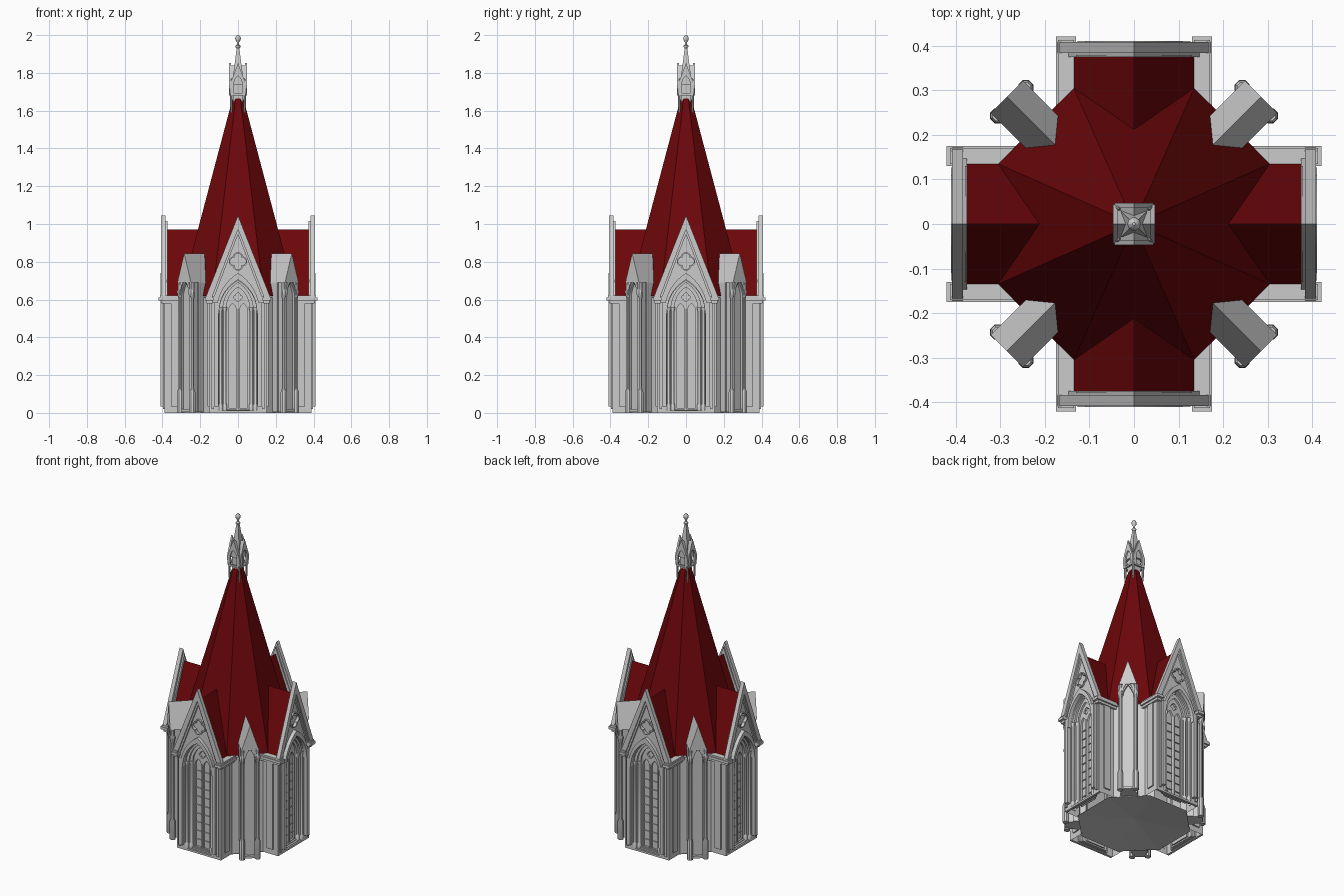
import bpy, bmesh, math
from mathutils import Matrix

if "Cube" in bpy.data.objects:
    bpy.data.objects.remove(bpy.data.objects["Cube"])

ARMS = [0, 90, 180, 270]
DIAG = [45, 135, 225, 315]
red = bpy.data.materials.new("roof_red")
red.diffuse_color = (0.15, 0.002, 0.003, 1)
red.use_nodes = True
red.node_tree.nodes["Principled BSDF"].inputs["Base Color"].default_value = red.diffuse_color


# ---------- helpers: parts are modelled facing -y and repeated around z ----------
def place(name, mesh, angles, mat=None, smooth=False):
    if mat:
        mesh.materials.append(mat)
    for i, a in enumerate(angles):
        ob = bpy.data.objects.new(f"{name}_{i + 1}" if len(angles) > 1 else name, mesh)
        ob.rotation_euler.z = math.radians(a)
        bpy.context.collection.objects.link(ob)
        if smooth and i == 0:
            bpy.ops.object.select_all(action='DESELECT')
            ob.select_set(True)
            bpy.context.view_layer.objects.active = ob
            bpy.ops.object.shade_smooth_by_angle(angle=math.radians(40))


def finish(name, bm, angles, mat=None, smooth=False, recalc=True):
    if recalc:
        bmesh.ops.recalc_face_normals(bm, faces=bm.faces)
    me = bpy.data.meshes.new(name)
    bm.to_mesh(me)
    bm.free()
    place(name, me, angles, mat, smooth)


def panel(name, loops, back, front, angles):
    """Slab from (x, z) loops; the later loops are holes. back/front = distance from the axis."""
    cu = bpy.data.curves.new(name, 'CURVE')
    cu.dimensions, cu.fill_mode = '2D', 'BOTH'
    cu.extrude = (front - back) / 2
    for lp in loops:
        s = cu.splines.new('POLY')
        s.points.add(len(lp) - 1)
        for p, (x, z) in zip(s.points, lp):
            p.co = (x, z, 0, 1)
        s.use_cyclic_u = True
    ob = bpy.data.objects.new(name, cu)
    bpy.context.collection.objects.link(ob)
    bpy.context.view_layer.update()
    me = bpy.data.meshes.new_from_object(ob.evaluated_get(bpy.context.evaluated_depsgraph_get()))
    bpy.data.objects.remove(ob)
    me.transform(Matrix.Translation((0, -(front + back) / 2, 0)) @ Matrix.Rotation(math.pi / 2, 4, 'X'))
    me.shade_flat()
    place(name, me, angles)


def arch(w, z0, spring, apex, cx=0, n=8):
    h = apex - spring
    R = (w * w + h * h) / (2 * w)
    end = math.atan2(h, R - w)
    arc = [(w - R + R * math.cos(end * i / n), spring + R * math.sin(end * i / n)) for i in range(n + 1)]
    pts = [(w, z0)] + arc + [(-x, z) for x, z in arc[-2::-1]] + [(-w, z0)]
    return [(cx + x, z) for x, z in pts]


def foil(cz, d, r, n=8):
    t = (2 * d + math.sqrt(4 * d * d - 8 * (d * d - r * r))) / 4
    e = math.atan2(t, t - d)
    pts = []
    for k in range(4):
        for i in range(n):
            a = -e + 2 * e * i / n
            x, y = d + r * math.cos(a), r * math.sin(a)
            c, s = round(math.cos(k * math.pi / 2)), round(math.sin(k * math.pi / 2))
            pts.append((c * x - s * y, cz + s * x + c * y))
    return pts


def box(bm, x0, x1, y0, y1, z0, z1):
    m = Matrix.Translation(((x0 + x1) / 2, (y0 + y1) / 2, (z0 + z1) / 2)) @ Matrix.Diagonal(
        (abs(x1 - x0), abs(y1 - y0), abs(z1 - z0), 1))
    bmesh.ops.create_cube(bm, size=1, matrix=m)


def loft(bm, rings, cap=True):
    vs = [[bm.verts.new(p) for p in r] for r in rings]
    n = len(vs[0])
    for a, b in zip(vs, vs[1:]):
        for i in range(n):
            bm.faces.new((a[i], a[(i + 1) % n], b[(i + 1) % n], b[i]))
    if cap:
        bm.faces.new(vs[0])
        bm.faces.new(vs[-1])


def lathe(bm, x, y, prof, n=10, turn=0.0):
    loft(bm, [[(x + r * math.cos(turn + 2 * math.pi * i / n), y + r * math.sin(turn + 2 * math.pi * i / n), z)
               for i in range(n)] for r, z in prof])


def faces(bm, *polys):
    for p in polys:
        bm.faces.new([bm.verts.new(v) for v in p])


# ---------- red roofs ----------
base = [(.305, .135), (.135, .305), (-.135, .305), (-.305, .135),
        (-.305, -.135), (-.135, -.305), (.135, -.305), (.305, -.135)]
bm = bmesh.new()
loft(bm, [[(x * k, y * k, z) for x, y in base] for k, z in ((1, .62), (.115, 1.64), (.075, 1.67))], cap=False)
finish("spire_roof", bm, [0], red)

bm = bmesh.new()
for s in (1, -1):
    faces(bm, [(s * .135, -.384, .62), (0, -.384, .972), (0, -.21, .972), (s * .135, -.305, .62)])
finish("arm_roof", bm, ARMS, red)

# ---------- body walls, floor, cornices, pilasters ----------
bm = bmesh.new()
run = [(.153, -.38), (.153, -.28), (.28, -.153), (.38, -.153)]
for (a, b), (c, d) in zip(run, run[1:]):
    faces(bm, [(a, b, 0), (c, d, 0), (c, d, .61), (a, b, .61)])
finish("corner_wall", bm, ARMS)

bm = bmesh.new()
for i in range(8):
    faces(bm, [(*base[i], 0.0), (*base[(i + 1) % 8], 0.0), (0, 0, .03)])
finish("floor", bm, [0], recalc=False)

bm = bmesh.new()
for s in (1, -1):
    box(bm, s * .135, s * .166, -.405, -.27, .58, .595)
    box(bm, s * .13, s * .175, -.42, -.265, .595, .612)
    box(bm, s * .135, s * .17, -.413, -.27, .612, .622)
finish("cornice", bm, ARMS)

bm = bmesh.new()
for s in (1, -1):
    box(bm, s * .104, s * .127, -.41, -.375, .035, .585)
    box(bm, s * .127, s * .14, -.396, -.375, .02, .585)
    box(bm, s * .15, s * .161, -.355, -.31, .035, .585)
finish("wall_pilaster", bm, ARMS)

# ---------- gable fronts with stepped pointed windows ----------
house = [(-.153, 0), (.153, 0), (.153, .605), (0, 1.015), (-.153, .605)]
panel("gable_wall", [house, arch(.1, .012, .53, .70), foil(.802, .022, .02)], .374, .388, ARMS)
panel("gable_backing", [[(-.13, .69), (.13, .69), (0, 1.0)]], .374, .379, ARMS)
panel("gable_coping", [[(-.174, .605), (-.14, .605), (0, .972), (.14, .605), (.174, .605), (0, 1.045)]],
      .383, .408, ARMS)
panel("coping_fillet", [[(-.145, .615), (-.125, .615), (0, .945), (.125, .615), (.145, .615), (0, .99)]],
      .384, .399, ARMS)
panel("hood_mould", [arch(.115, .53, .535, .74) + arch(.1, .53, .535, .705)[::-1]], .38, .41, ARMS)
panel("quatrefoil_frame", [foil(.802, .022, .027), foil(.802, .022, .02)], .38, .397, ARMS)
panel("window_outer_step", [arch(.106, .006, .53, .71), arch(.08, .015, .545, .69)], .363, .378, ARMS)
panel("window_inner_step", [arch(.09, .008, .545, .70), arch(.06, .02, .56, .665)], .351, .366, ARMS)
panel("window_tracery", [arch(.064, .016, .56, .672), arch(.022, .025, .535, .58, -.029),
                         arch(.022, .025, .535, .58, .029), foil(.612, .012, .011, 6)], .343, .355, ARMS)
panel("window_glass", [arch(.064, .01, .56, .672)], .337, .341, ARMS)

bm = bmesh.new()
for i in range(9):
    box(bm, -.055, .055, -.347, -.339, .065 + i * .054, .069 + i * .054)
finish("window_bars", bm, ARMS)

bm = bmesh.new()
shaft = [(.012, .01), (.012, .04), (.007, .05), (.007, .535), (.011, .55), (.011, .56)]
for s in (1, -1):
    lathe(bm, s * .092, -.378, shaft)
    lathe(bm, s * .07, -.366, shaft)
lathe(bm, 0, -.355, [(.006, .02), (.006, .55)], 8)
finish("window_shafts", bm, ARMS, smooth=True)

# ---------- diagonal buttresses ----------
bm = bmesh.new()
box(bm, -.04, .04, -.378, -.27, .005, .70)
finish("buttress_core", bm, DIAG)

panel("buttress_front", [[(-.045, .005), (.045, .005), (.045, .69), (0, .83), (-.045, .69)],
                         arch(.03, .02, .61, .69)], .376, .394, DIAG)
panel("buttress_hood", [arch(.042, .625, .63, .74) + arch(.031, .625, .63, .705)[::-1]], .39, .401, DIAG)

bm = bmesh.new()
loft(bm, [[(-.051, -.403, .69), (.051, -.403, .69), (0, -.403, .845)],
          [(-.051, -.285, .69), (.051, -.285, .69), (0, -.245, .845)]])
finish("buttress_roof", bm, DIAG)

bm = bmesh.new()
for s in (1, -1):
    lathe(bm, s * .045, -.388, [(.018, 0), (.018, .11), (.011, .13), (.011, .6), (.012, .61), (.017, .635),
                               (.017, .645), (.012, .655), (.012, .69)], 8, math.pi / 8)
finish("buttress_columns", bm, DIAG, smooth=True)

bm = bmesh.new()
for s in (1, -1):
    box(bm, s * .036, s * .049, -.345, -.27, .005, .69)
finish("buttress_side", bm, DIAG)

# ---------- lantern and finial ----------
q = math.pi / 4
bm = bmesh.new()
lathe(bm, 0, 0, [(.034, 1.62), (.036, 1.66), (.036, 1.74), (.044, 1.75), (.026, 1.84), (.009, 1.935)], 4, q)
finish("lantern_core", bm, [0])

panel("lantern_gable", [[(-.036, 1.68), (.036, 1.68), (.044, 1.735), (0, 1.852), (-.044, 1.735)],
                        arch(.022, 1.69, 1.74, 1.785)], .036, .047, ARMS)
bm = bmesh.new()
loft(bm, [[(-.038, -.038, 1.735), (.038, -.038, 1.735), (0, -.038, 1.838)],
          [(-.038, 0, 1.735), (.038, 0, 1.735), (0, 0, 1.838)]])
finish("lantern_gable_roof", bm, ARMS)

bm = bmesh.new()
lathe(bm, -.035, -.035, [(.003, 1.59), (.007, 1.625), (.007, 1.69), (.012, 1.70), (.012, 1.715),
                         (.008, 1.725), (.008, 1.745), (.002, 1.77)], 8)
finish("lantern_column", bm, ARMS, smooth=True)

bm = bmesh.new()
lathe(bm, 0, 0, [(.007, 1.93), (.013, 1.937), (.013, 1.944), (.006, 1.95), (.006, 1.962), (.013, 1.972),
                 (.015, 1.982), (.012, 1.993), (.004, 2.0)], 10)
finish("finial", bm, [0], smooth=True)
